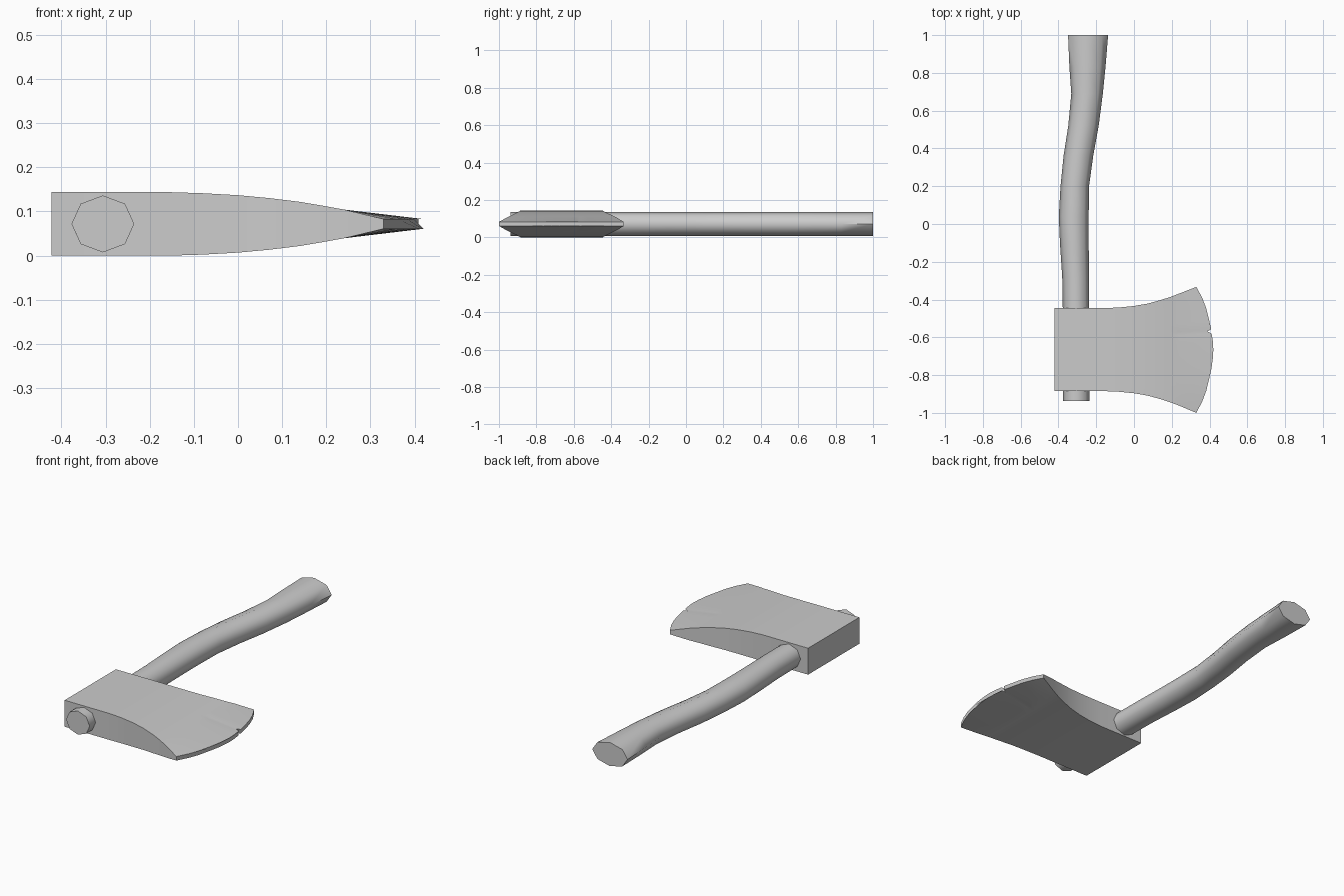
import bpy, bmesh, math

if "Cube" in bpy.data.objects:
    bpy.data.objects.remove(bpy.data.objects["Cube"])

MID_Y, MID_Z = -0.665, 0.0717


def loft(name, rings, smooth_deg):
    """Skin closed rings of equal length and cap both ends."""
    bm = bmesh.new()
    rows = [[bm.verts.new(p) for p in ring] for ring in rings]
    n = len(rows[0])
    for a, b in zip(rows, rows[1:]):
        for i in range(n):
            j = (i + 1) % n
            bm.faces.new((a[i], a[j], b[j], b[i]))
    bm.faces.new(rows[0])
    bm.faces.new(rows[-1])
    bmesh.ops.recalc_face_normals(bm, faces=bm.faces)
    mesh = bpy.data.meshes.new(name)
    bm.to_mesh(mesh)
    bm.free()
    obj = bpy.data.objects.new(name, mesh)
    bpy.context.collection.objects.link(obj)
    bpy.context.view_layer.objects.active = obj
    obj.select_set(True)
    bpy.ops.object.shade_smooth_by_angle(angle=math.radians(smooth_deg))
    obj.select_set(False)
    return obj


# Axe head: stations from poll to blade (x, half width, half thickness)
stations = [(-0.422, 0.22, 0.0717), (-0.15, 0.22, 0.0717), (-0.08, 0.223, 0.0695),
            (0.0, 0.231, 0.065), (0.07, 0.243, 0.0585), (0.14, 0.262, 0.05),
            (0.19, 0.278, 0.0415), (0.24, 0.297, 0.0325)]
# Cutting edge (x, y), with a small nick at y = -0.57
edge = [(0.33, -0.333), (0.361, -0.39), (0.382, -0.445), (0.398, -0.51), (0.409, -0.558),
        (0.388, -0.569), (0.411, -0.58), (0.418, -0.625), (0.42, -0.665), (0.418, -0.705),
        (0.411, -0.76), (0.398, -0.82), (0.382, -0.885), (0.361, -0.94), (0.33, -1.0)]
# Each ring runs along the upper face then back along the lower face
rings = []
for x, w, h in stations:
    ys = [MID_Y + w * (y - MID_Y) / (0.332 if y > MID_Y else 0.335) for _, y in edge]
    rings.append([(x, y, MID_Z + h) for y in ys] + [(x, y, MID_Z - h) for y in reversed(ys)])
rings.append([(x, y, MID_Z + 0.011) for x, y in edge]
             + [(x, y, MID_Z - 0.011) for x, y in reversed(edge)])
loft("axe_head", rings, 30)

# Handle: eight-sided curved shaft (y, left x, right x)
shaft = [(-0.937, -0.377, -0.235), (-0.45, -0.377, -0.237), (-0.28, -0.38, -0.238),
         (-0.1, -0.392, -0.24), (0.04, -0.398, -0.24), (0.2, -0.389, -0.238),
         (0.36, -0.373, -0.216), (0.52, -0.348, -0.187), (0.69, -0.332, -0.165),
         (0.83, -0.342, -0.151), (1.0, -0.349, -0.137)]
rings = []
for y, left, right in shaft:
    rings.append([((left + right) / 2 + (right - left) / 2 * math.cos(i * math.pi / 4), y,
                   MID_Z + 0.0645 * math.sin(i * math.pi / 4)) for i in range(8)])
loft("handle", rings, 60)
